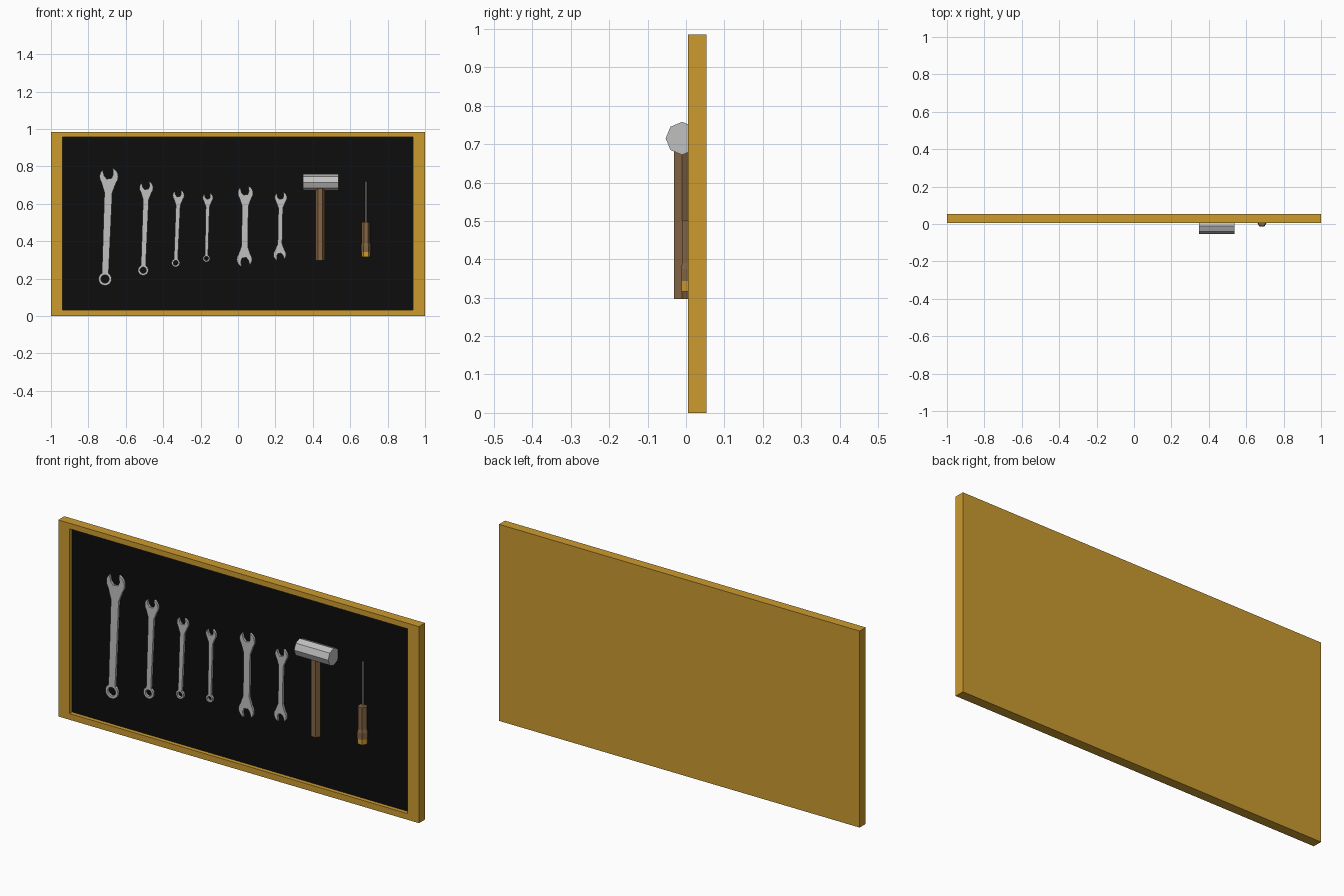
import bpy, bmesh, math
from mathutils import Vector

if "Cube" in bpy.data.objects:
    bpy.data.objects.remove(bpy.data.objects["Cube"])


def material(name, rgb):
    m = bpy.data.materials.new(name)
    m.diffuse_color = (*rgb, 1)
    m.use_nodes = True
    m.node_tree.nodes["Principled BSDF"].inputs["Base Color"].default_value = m.diffuse_color
    return m


OCHRE = material("ochre wood", (0.60, 0.325, 0.028))
BLACK = material("black felt", (0.004, 0.004, 0.004))
STEEL = material("steel", (0.53, 0.53, 0.53))
BROWN = material("brown wood", (0.235, 0.13, 0.06))

PANEL_Y = 0.025


def finish(name, bm, *mats):
    bmesh.ops.recalc_face_normals(bm, faces=bm.faces)
    me = bpy.data.meshes.new(name)
    bm.to_mesh(me)
    bm.free()
    for m in mats:
        me.materials.append(m)
    ob = bpy.data.objects.new(name, me)
    bpy.context.collection.objects.link(ob)
    return ob


def skin(bm, loops):
    """Bridge a chain of vertex loops and cap both ends; returns the last cap."""
    rings = [[bm.verts.new(p) for p in loop] for loop in loops]
    for a, b in zip(rings, rings[1:]):
        n = len(a)
        for i in range(n):
            j = (i + 1) % n
            bm.faces.new((a[i], a[j], b[j], b[i]))
    bm.faces.new(rings[0])
    return bm.faces.new(rings[-1])


def prism(name, centre, axis, sections, sides, mat):
    """Faceted turned shape along 'x' or 'z'; sections are (position, radius)."""
    loops = []
    for t, r in sections:
        loop = []
        for i in range(sides):
            a = math.tau * i / sides
            c, s = r * math.cos(a), r * math.sin(a)
            loop.append((t, centre[0] + c, centre[1] + s) if axis == 'x'
                        else (centre[0] + c, centre[1] + s, t))
        loops.append(loop)
    bm = bmesh.new()
    skin(bm, loops)
    return finish(name, bm, mat)


def arc(c, r, a0, a1, n):
    return [c + r * Vector((math.cos(a0 + (a1 - a0) * i / n),
                            math.sin(a0 + (a1 - a0) * i / n))) for i in range(n + 1)]


def open_end(c, r, w, up):
    """Half outline of a wrench: shaft side, neck, tilted open jaw, other side."""
    tilt = up + math.radians(12)
    d = Vector((math.cos(up), math.sin(up)))
    s = Vector((d.y, -d.x))                       # right-hand side of the shaft
    neck = [c - d * r * 1.7 + s * w, c - d * r * 1.7 - s * w]
    m = Vector((math.cos(tilt), math.sin(tilt)))
    q = Vector((m.y, -m.x))
    g = 0.48 * r                                  # half jaw gap
    half = math.asin(0.55)
    right = arc(c, r, up - math.radians(128), tilt - half, 8)
    left = arc(c, r, tilt + half, up + math.radians(128), 8)
    notch = [c + m * r * k + q * g * h for k, h in
             ((0.15, 1), (-0.2, 0.55), (-0.2, -0.55), (0.15, -1))]
    return [neck[0]] + right + notch + left + [neck[1]]


def wrench(name, head, r, w, tail, tail_r, hole):
    """Flat wrench: open jaw on top, ring (hole > 0) or second jaw below."""
    head, tail = Vector(head), Vector(tail)
    d = head - tail
    up = math.atan2(d.y, d.x)
    outline = open_end(head, r, w, up)
    if hole:
        k = math.asin(min(0.95, w * 0.85 / tail_r))
        outline += arc(tail, tail_r, up + k, up + math.tau - k, 18)
    else:
        outline += open_end(tail, tail_r, w, up + math.pi)
    rims = [outline]
    if hole:
        rims.append(arc(tail, hole, 0, math.tau, 12)[:-1])
    bm = bmesh.new()
    for rim in rims:
        vs = [bm.verts.new((p.x, 0.014, p.y)) for p in rim]
        for i in range(len(vs)):
            bm.edges.new((vs[i - 1], vs[i]))
    bmesh.ops.triangle_fill(bm, use_beauty=True, use_dissolve=False,
                            edges=bm.edges[:], normal=(0, -1, 0))
    ext = bmesh.ops.extrude_face_region(bm, geom=bm.faces[:], use_keep_orig=True)
    for v in ext["geom"]:
        if isinstance(v, bmesh.types.BMVert):
            v.co.y = PANEL_Y + 0.001
    return finish(name, bm, STEEL)


# Board: wooden frame with a recessed black panel
def rect(x0, x1, z0, z1, y):
    return [(x0, y, z0), (x1, y, z0), (x1, y, z1), (x0, y, z1)]


bm = bmesh.new()
outer, inner = (-1, 1, 0, 0.985), (-0.938, 0.936, 0.031, 0.957)
panel = skin(bm, [rect(*outer, 0.053), rect(*outer, 0.005),
                  rect(*inner, 0.005), rect(*inner, PANEL_Y)])
panel.material_index = 1
finish("tool_board", bm, OCHRE, BLACK)

# Wrenches: four combination, two double open-ended
for i, spec in enumerate([
    ((-0.69, 0.745), 0.050, 0.021, (-0.711, 0.198), 0.035, 0.022),
    ((-0.49, 0.685), 0.037, 0.015, (-0.507, 0.245), 0.028, 0.017),
    ((-0.318, 0.645), 0.031, 0.012, (-0.333, 0.284), 0.022, 0.013),
    ((-0.161, 0.632), 0.028, 0.010, (-0.169, 0.308), 0.019, 0.011),
]):
    wrench(f"combination_wrench_{i + 1}", *spec)
wrench("open_wrench_1", (0.040, 0.657), 0.041, 0.017, (0.034, 0.303), 0.041, 0)
wrench("open_wrench_2", (0.229, 0.633), 0.033, 0.012, (0.223, 0.328), 0.034, 0)

# Hammer
prism("hammer_head", (-0.010, 0.715), 'x', [(0.348, 0.043), (0.537, 0.043)], 8, STEEL)
prism("hammer_handle", (0.44, -0.010), 'z', [(0.296, 0.025), (0.70, 0.025)], 6, BROWN)

# Screwdriver
prism("screwdriver_shaft", (0.684, 0.013), 'z', [(0.49, 0.006), (0.72, 0.006)], 6, STEEL)
prism("screwdriver_grip", (0.684, 0.010), 'z',
      [(0.343, 0.027), (0.375, 0.027), (0.39, 0.023), (0.502, 0.023)], 6, BROWN)
prism("screwdriver_end_cap", (0.684, 0.010), 'z', [(0.316, 0.025), (0.343, 0.025)], 6, OCHRE)
